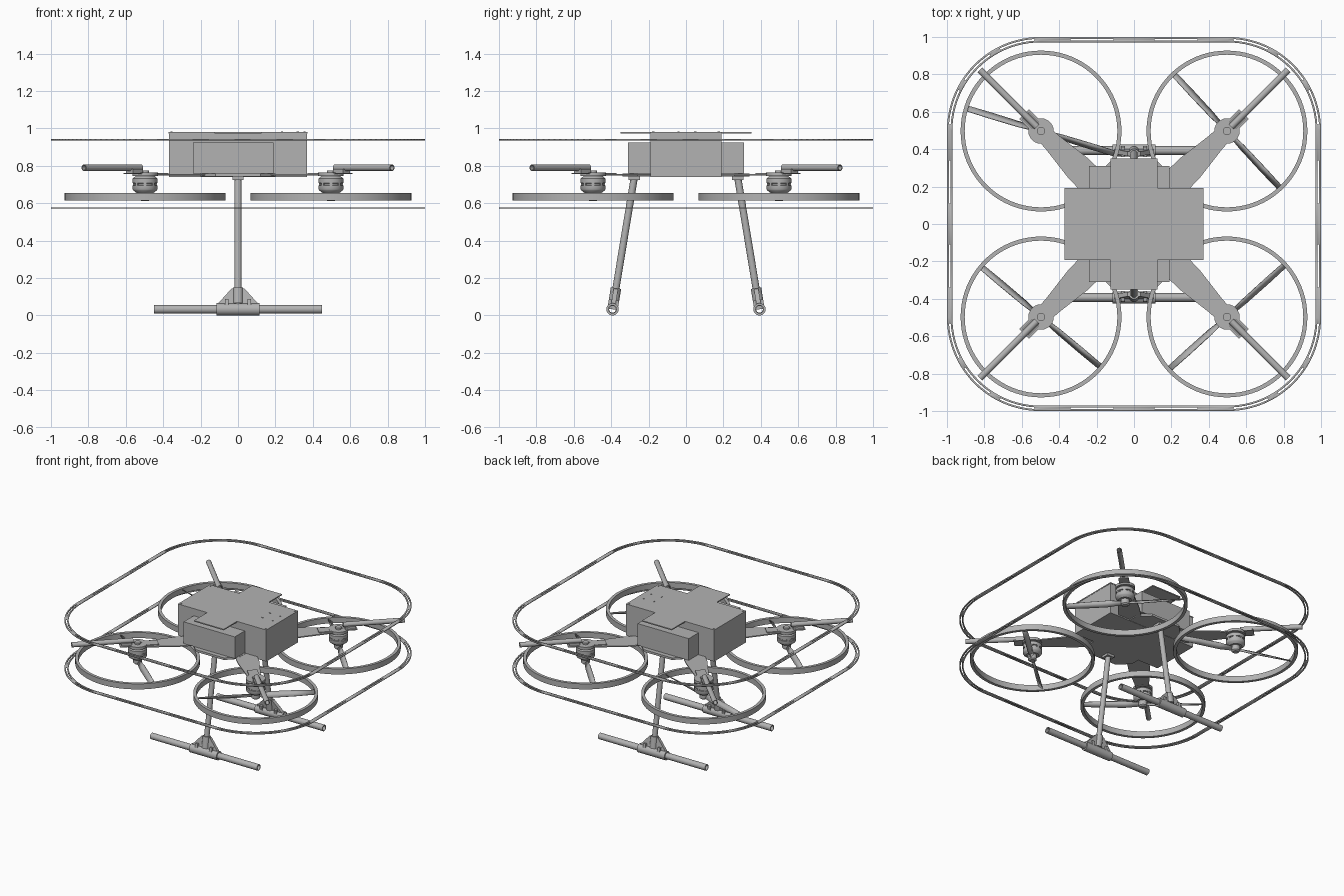
import bpy, bmesh
from math import sin, cos, pi, radians
from mathutils import Matrix, Vector

cube = bpy.data.objects.get("Cube")
if cube:
    bpy.data.objects.remove(cube)

grey = bpy.data.materials.new("plain_grey")
grey.use_nodes = True
GREY = (0.45, 0.45, 0.45, 1)
grey.diffuse_color = GREY
grey.node_tree.nodes["Principled BSDF"].inputs["Base Color"].default_value = GREY
parts = []


def finish(name, bm, matrix=None):
    bmesh.ops.remove_doubles(bm, verts=bm.verts, dist=1e-5)
    bmesh.ops.recalc_face_normals(bm, faces=bm.faces)
    if matrix:
        bm.transform(matrix)
    mesh = bpy.data.meshes.new(name)
    bm.to_mesh(mesh)
    bm.free()
    mesh.materials.append(grey)
    obj = bpy.data.objects.new(name, mesh)
    bpy.context.collection.objects.link(obj)
    parts.append(obj)
    return obj


def prism(name, outline, z0, z1, matrix=None):
    bm = bmesh.new()
    face = bm.faces.new([bm.verts.new((x, y, z0)) for x, y in outline])
    top = bmesh.ops.extrude_face_region(bm, geom=[face])["geom"]
    moved = [v for v in top if isinstance(v, bmesh.types.BMVert)]
    bmesh.ops.translate(bm, verts=moved, vec=(0, 0, z1 - z0))
    return finish(name, bm, matrix)


def box(name, x0, x1, y0, y1, z0, z1, matrix=None):
    return prism(name, [(x0, y0), (x1, y0), (x1, y1), (x0, y1)], z0, z1, matrix)


def lathe(name, profile, matrix=None, sides=24):
    bm = bmesh.new()
    rings = [[bm.verts.new((r * cos(2 * pi * i / sides), r * sin(2 * pi * i / sides), z))
              for i in range(sides)] for r, z in profile]
    for k, ring in enumerate(rings):
        n = (k + 1) % len(rings)
        if profile[k][0] == 0 and profile[n][0] == 0:
            continue
        for i in range(sides):
            j = (i + 1) % sides
            bm.faces.new((ring[i], ring[j], rings[n][j], rings[n][i]))
    return finish(name, bm, matrix)


def tube(name, start, end, radius, bore):
    start, end = Vector(start), Vector(end)
    axis = end - start
    aim = Matrix.Translation(start) @ axis.to_track_quat('Z', 'Y').to_matrix().to_4x4()
    h = axis.length
    return lathe(name, [(bore, 0), (radius, 0), (radius, h), (bore, h)], aim)


# Central body: main case, cross box and thin cross-shaped lid
box("main_case", -0.37, 0.37, -0.19, 0.19, 0.74, 0.975)
box("cross_box", -0.24, 0.19, -0.31, 0.31, 0.76, 0.925)
W, D, w, d = 0.372, 0.192, 0.125, 0.35
prism("top_plate", [(-W, -D), (-w, -D), (-w, -d), (w, -d), (w, -D), (W, -D),
                    (W, D), (w, D), (w, d), (-w, d), (-w, D), (-W, D)], 0.973, 0.981)
prism("bottom_plate", [(-0.2, -0.26), (-0.12, -0.34), (0.12, -0.34), (0.2, -0.26),
                       (0.2, 0.26), (0.12, 0.34), (-0.12, 0.34), (-0.2, 0.26)], 0.742, 0.758)

# Small screws on the lid
screws = [(x, y) for x in (0.235, 0.32) for y in (-0.04, 0.05)]
screws += [(x, y) for x in (-0.355, 0.355) for y in (-0.175, 0.175)]
for x, y in screws:
    lathe("lid_screw", [(0, 0.98), (0.006, 0.98), (0.006, 0.984), (0, 0.984)],
          Matrix.Translation((x, y, 0)), 8)


# Propeller: two twisted blades on a hub
def blade(name, matrix):
    bm = bmesh.new()
    rows = []
    for r, chord, pitch in ((0.02, 0.028, 55), (0.12, 0.046, 52), (0.28, 0.044, 45), (0.41, 0.036, 38)):
        a = radians(pitch)
        rows.append([bm.verts.new((r, s * chord / 2 * cos(a), s * chord / 2 * sin(a))) for s in (-1, 1)])
    for p, q in zip(rows, rows[1:]):
        bm.faces.new((p[0], q[0], q[1], p[1]))
    obj = finish(name, bm, matrix)
    mod = obj.modifiers.new("thickness", 'SOLIDIFY')
    mod.thickness, mod.offset = 0.005, 0


# Four rotor units, each built along its own diagonal
blade_angles = {(-1, -1): -40, (1, -1): 42, (1, 1): -47, (-1, 1): 163}
for (sx, sy), angle in blade_angles.items():
    side = ("front" if sy < 0 else "back") + ("_left" if sx > 0 else "_right")
    heading = Vector((sx, sy, 0)).to_track_quat('X', 'Z').to_matrix().to_4x4()
    hub = Matrix.Translation((sx * 0.497, sy * 0.497, 0))
    prism(side + "_arm", [(0.15, -0.078), (0.42, -0.075), (0.62, -0.05), (0.74, -0.045),
                          (0.74, 0.045), (0.62, 0.05), (0.42, 0.075), (0.15, 0.078)],
          0.749, 0.757, heading)
    box(side + "_mount_plate", 0.56, 0.83, -0.036, 0.036, 0.757, 0.763, heading)
    lathe(side + "_mount_disc", [(0.03, 0.745), (0.068, 0.745), (0.068, 0.765), (0.03, 0.765)], hub)
    box(side + "_tube_clamp", 0.745, 0.82, -0.026, 0.026, 0.76, 0.782, heading)
    tube(side + "_boom", heading @ Vector((0.735, 0, 0.79)),
         heading @ Vector((1.165, 0, 0.79)), 0.018, 0.013)
    lathe(side + "_motor", [(0, 0.655), (0.045, 0.655), (0.062, 0.668), (0.066, 0.675), (0.066, 0.695),
                            (0.058, 0.697), (0.058, 0.706), (0.066, 0.708), (0.066, 0.732),
                            (0.05, 0.746), (0, 0.746)], hub, 32)
    for k in range(8):
        box(side + "_motor_rib", 0.05, 0.065, -0.008, 0.008, 0.69, 0.712,
            hub @ Matrix.Rotation(k * pi / 4, 4, 'Z'))
    lathe(side + "_motor_cap", [(0, 0.75), (0.022, 0.75), (0.022, 0.775), (0, 0.775)], hub)
    lathe(side + "_hub", [(0, 0.612), (0.02, 0.612), (0.03, 0.62), (0.03, 0.66), (0, 0.66)], hub)
    lathe(side + "_duct", [(0.408, 0.614), (0.43, 0.614), (0.43, 0.656), (0.408, 0.656)], hub, 80)
    for turn in (0, pi):
        blade(side + "_blade", hub @ Matrix.Translation((0, 0, 0.635))
              @ Matrix.Rotation(radians(angle) + turn, 4, 'Z'))


# Slotted guard rails: rounded squares with openings in the middle strip
def guard(name, z):
    bm = bmesh.new()
    stations = []
    for q in range(4):
        turn = Matrix.Rotation(q * pi / 2, 3, 'Z')
        for y, slot in ((-0.5, 0), (-0.34, 1), (-0.11, 0), (0.11, 1), (0.34, 0)):
            stations.append((turn @ Vector((1, y, 0)), turn @ Vector((1, 0, 0)), slot))
        for i in range(24):
            a = i * pi / 48
            n = Vector((cos(a), sin(a), 0))
            stations.append((turn @ (Vector((0.5, 0.5, 0)) + n / 2), turn @ n, i % 8 not in (0, 7)))
    rows = [[bm.verts.new(p - n * o + Vector((0, 0, z))) for o in (0, 0.01, 0.019, 0.029)]
            for p, n, _ in stations]
    for k, row in enumerate(rows):
        nxt = rows[(k + 1) % len(rows)]
        for c in range(3):
            if not (c == 1 and stations[k][2]):
                bm.faces.new((row[c], nxt[c], nxt[c + 1], row[c + 1]))
    obj = finish(name, bm)
    mod = obj.modifiers.new("thickness", 'SOLIDIFY')
    mod.thickness, mod.offset = 0.007, 0


guard("upper_guard", 0.94)
guard("lower_guard", 0.575)

# Landing gear: slanted leg, skid tube and gusseted foot on each side
for s, side in ((-1, "front"), (1, "back")):
    foot, top = Vector((0, s * 0.393, 0.033)), Vector((0, s * 0.277, 0.735))
    up = (top - foot).normalized()
    across = Vector((1, 0, 0))
    frame = Matrix((across, up, across.cross(up))).transposed().to_4x4()
    frame = Matrix.Translation(foot) @ frame
    tube(side + "_leg", foot + up * 0.02, top, 0.019, 0.014)
    tube(side + "_leg_socket", foot + up * 0.03, foot + up * 0.115, 0.028, 0.018)
    tube(side + "_skid", foot - across * 0.45, foot + across * 0.45, 0.023, 0.018)
    tube(side + "_skid_sleeve", foot - across * 0.115, foot + across * 0.115, 0.033, 0.022)
    prism(side + "_gusset", [(-0.115, 0.02), (0.115, 0.02), (0.035, 0.11), (-0.035, 0.11)],
          -0.012, 0.012, frame)
    for x in (-0.07, 0.05):
        box(side + "_foot_rib", x, x + 0.02, 0, 0.05, -0.028, 0.028, frame)
    box(side + "_leg_mount", -0.03, 0.03, s * 0.277 - 0.03, s * 0.277 + 0.03, 0.725, 0.745)

# Smooth the round parts while keeping sharp edges
bpy.ops.object.select_all(action='DESELECT')
for obj in parts:
    obj.select_set(True)
bpy.context.view_layer.objects.active = parts[0]
bpy.ops.object.shade_smooth_by_angle(angle=radians(32))
